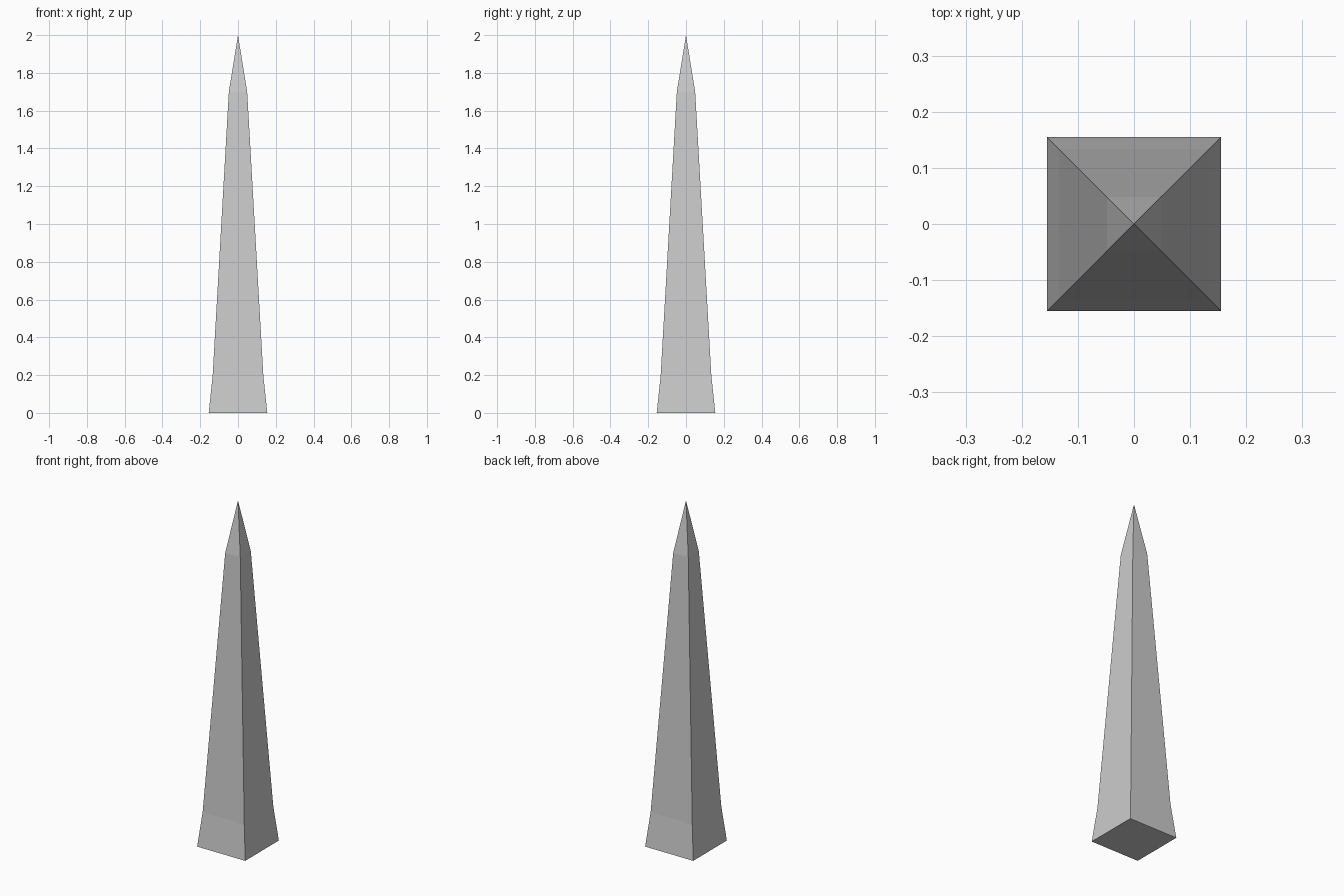
import bpy, bmesh

if "Cube" in bpy.data.objects:
    bpy.data.objects.remove(bpy.data.objects["Cube"])

# Square cross-sections from the ground up: (half width, height)
LEVELS = [(0.155, 0.0), (0.134, 0.2), (0.0485, 1.7)]
TIP_HEIGHT = 2.0
CORNERS = [(-1, -1), (1, -1), (1, 1), (-1, 1)]

bm = bmesh.new()
rings = [[bm.verts.new((sx * h, sy * h, z)) for sx, sy in CORNERS]
         for h, z in LEVELS]

# Underside
bm.faces.new(rings[0][::-1])

# Flared foot and tapering shaft
for low, high in zip(rings, rings[1:]):
    for i in range(4):
        j = (i + 1) % 4
        bm.faces.new((low[i], low[j], high[j], high[i]))

# Pointed cap
tip = bm.verts.new((0, 0, TIP_HEIGHT))
for i in range(4):
    bm.faces.new((rings[-1][i], rings[-1][(i + 1) % 4], tip))

bmesh.ops.recalc_face_normals(bm, faces=bm.faces)
mesh = bpy.data.meshes.new("obelisk")
bm.to_mesh(mesh)
bm.free()
bpy.context.collection.objects.link(bpy.data.objects.new("obelisk", mesh))
